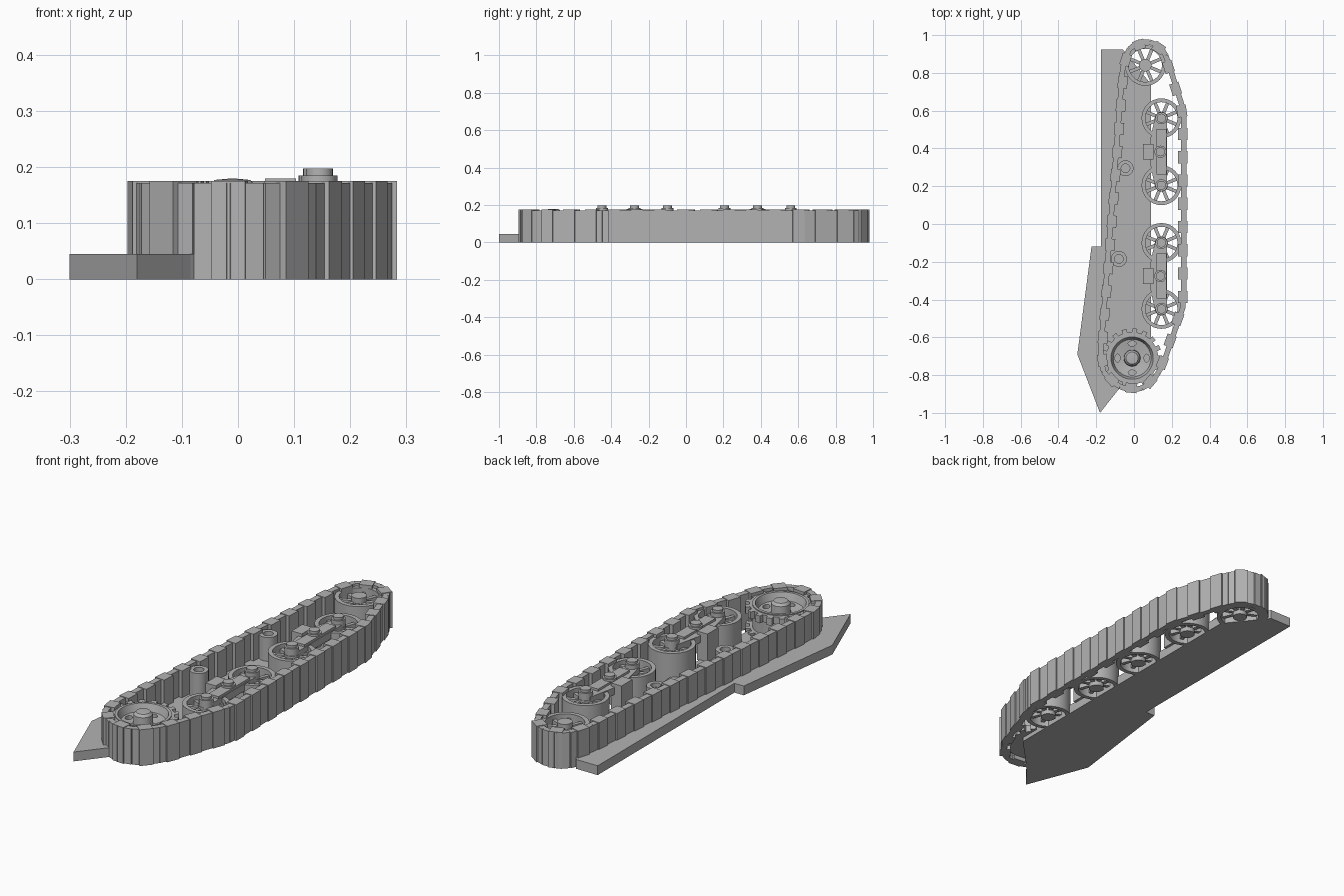
import bpy, bmesh
from math import sin, cos, pi, tau, radians
from mathutils import Vector, Matrix

if "Cube" in bpy.data.objects:
    bpy.data.objects.remove(bpy.data.objects["Cube"])

grey = bpy.data.materials.new("plain_grey")
grey.use_nodes = True
GREY = (0.45, 0.45, 0.45, 1)
grey.diffuse_color = GREY
grey.node_tree.nodes["Principled BSDF"].inputs["Base Color"].default_value = GREY


def finish(bm, name, smooth=False):
    bmesh.ops.recalc_face_normals(bm, faces=bm.faces)
    mesh = bpy.data.meshes.new(name)
    bm.to_mesh(mesh)
    bm.free()
    mesh.materials.append(grey)
    ob = bpy.data.objects.new(name, mesh)
    bpy.context.collection.objects.link(ob)
    if smooth:
        bpy.ops.object.select_all(action='DESELECT')
        ob.select_set(True)
        bpy.context.view_layer.objects.active = ob
        bpy.ops.object.shade_smooth_by_angle(angle=radians(35))
    return ob


def prism(bm, outline, z0, z1):
    """Extrude a flat outline between two heights."""
    low = [bm.verts.new((x, y, z0)) for x, y in outline]
    high = [bm.verts.new((x, y, z1)) for x, y in outline]
    bm.faces.new(low)
    bm.faces.new(high)
    n = len(low)
    for i in range(n):
        j = (i + 1) % n
        bm.faces.new((low[i], low[j], high[j], high[i]))


def slab(bm, a, b, inner, outer, z0, z1):
    """Block along a-b, spanning two offsets to the left of its direction."""
    d = (b - a).normalized()
    side = Vector((-d.y, d.x))
    prism(bm, [a + side * inner, b + side * inner, b + side * outer, a + side * outer], z0, z1)


def lathe(bm, centre, profile, ring=False, steps=32):
    """Revolve (radius, height) points about a vertical axis."""
    cx, cy = centre
    verts = [bm.verts.new((cx + r, cy, z)) for r, z in profile]
    pairs = list(zip(verts, verts[1:])) + ([(verts[-1], verts[0])] if ring else [])
    edges = [bm.edges.new(p) for p in pairs]
    bmesh.ops.spin(bm, geom=verts + edges, cent=(cx, cy, 0), axis=(0, 0, 1),
                   angle=tau, steps=steps)
    bmesh.ops.remove_doubles(bm, verts=bm.verts, dist=0.0002)


def cylinder(bm, centre, r, z0, z1, steps=24):
    prism(bm, [(centre[0] + r * cos(tau * i / steps), centre[1] + r * sin(tau * i / steps))
               for i in range(steps)], z0, z1)


def spoke_wheel(name, centre, radius, hub, hub_top):
    bm = bmesh.new()
    lathe(bm, centre, [(radius, 0), (radius, 0.16), (radius - 0.02, 0.16), (radius - 0.02, 0)], True)
    cylinder(bm, centre, hub, 0, hub_top)
    c = Vector(centre)
    for i in range(8):
        d = Vector((cos(tau * (i + 0.5) / 8), sin(tau * (i + 0.5) / 8)))
        slab(bm, c + d * hub * 0.8, c + d * (radius - 0.01), -0.009, 0.009, 0.02, 0.14)
    return finish(bm, name, True)


# Base plate
bm = bmesh.new()
prism(bm, [(-0.175, 0.925), (-0.175, -0.12), (-0.225, -0.12), (-0.30, -0.69), (-0.18, -1.0),
           (-0.085, -0.88), (0.09, -0.70), (0.09, 0.74), (-0.06, 0.925)], 0, 0.045)
finish(bm, "base_plate")

# Track: evenly spaced links around a closed path
path = [Vector(p) for p in [
    (0.265, 0.60), (0.265, -0.43), (0.15, -0.76), (0.08, -0.86), (-0.01, -0.885),
    (-0.11, -0.85), (-0.165, -0.78), (-0.18, -0.70), (-0.06, 0.85), (-0.035, 0.92),
    (0.02, 0.965), (0.09, 0.965), (0.155, 0.935), (0.185, 0.85)]]
legs = list(zip(path, path[1:] + path[:1]))
total = sum((b - a).length for a, b in legs)


def along(s):
    s %= total
    for a, b in legs:
        length = (b - a).length
        if s <= length:
            return a.lerp(b, s / length)
        s -= length
    return path[0].copy()


LINKS = 33
pitch = total / LINKS
belt, pads = bmesh.new(), bmesh.new()
for i in range(LINKS * 2):
    slab(belt, along(i * pitch / 2), along((i + 1) * pitch / 2), 0.012, -0.016, 0, 0.172)
for i in range(LINKS):
    s = i * pitch
    slab(pads, along(s - 0.032), along(s + 0.032), 0.018, -0.033, 0, 0.175)
finish(belt, "track_belt")
finish(pads, "track_pads")

# Idler wheel
spoke_wheel("idler_wheel", (0.06, 0.84), 0.108, 0.033, 0.165)

# Two bogies, each with a pair of road wheels
for label, y0, y1 in (("rear", 0.205, 0.56), ("front", -0.45, -0.10)):
    mid = (y0 + y1) / 2
    for end, y in (("front", y0), ("rear", y1)):
        spoke_wheel(f"{label}_bogie_{end}_wheel", (0.145, y), 0.105, 0.034, 0.15)
    bm = bmesh.new()
    prism(bm, [(0.112, y0 - 0.01), (0.175, y0 - 0.01), (0.175, y1 + 0.01), (0.112, y1 + 0.01),
               (0.085, mid + 0.06), (0.085, mid - 0.06)], 0.13, 0.165)
    prism(bm, [(0.118, mid - 0.12), (0.172, mid - 0.12), (0.172, mid + 0.12),
               (0.118, mid + 0.12)], 0.16, 0.176)
    prism(bm, [(0.048, mid - 0.042), (0.103, mid - 0.042), (0.103, mid + 0.042),
               (0.048, mid + 0.042)], 0.04, 0.18)
    finish(bm, f"{label}_bogie_arm")
    bm = bmesh.new()
    for x, y in ((0.145, y0), (0.14, mid), (0.145, y1)):
        cylinder(bm, (x, y), 0.032, 0.12, 0.185)
        cylinder(bm, (x, y), 0.024, 0.18, 0.197)
    finish(bm, f"{label}_bogie_bolts", True)

# Return rollers
for label, c in (("rear", (-0.045, 0.295)), ("front", (-0.08, -0.185))):
    bm = bmesh.new()
    lathe(bm, c, [(0.042, 0.03), (0.042, 0.16), (0.023, 0.16), (0.023, 0.14), (0, 0.14)])
    finish(bm, f"{label}_return_roller", True)

# Drive sprocket: dished drum with four oval holes
hub = Vector((-0.01, -0.71))
bm = bmesh.new()
lathe(bm, hub, [(0, 0.02), (0.125, 0.02), (0.125, 0.165), (0.112, 0.165), (0.10, 0.13),
                (0.044, 0.12), (0.042, 0.165), (0.032, 0.177), (0, 0.18)], steps=40)
drum = finish(bm, "sprocket_drum", True)
bm = bmesh.new()
for i in range(4):
    rot = Matrix.Rotation(i * pi / 2, 2)
    prism(bm, [hub + rot @ Vector((0.077 + 0.014 * cos(tau * k / 16), 0.021 * sin(tau * k / 16)))
               for k in range(16)], 0.09, 0.15)
cutter = finish(bm, "sprocket_hole_cutter")
cutter.hide_render = True
cutter.hide_set(True)
cut = drum.modifiers.new("holes", 'BOOLEAN')
cut.object = cutter
cut.operation = 'DIFFERENCE'
cut.solver = 'EXACT'
bpy.context.view_layer.objects.active = drum
bpy.ops.object.modifier_apply(modifier=cut.name)
bpy.data.objects.remove(cutter)

# Sprocket tooth rings
for label, z0, z1 in (("lower", 0.02, 0.055), ("upper", 0.125, 0.16)):
    bm = bmesh.new()
    lathe(bm, hub, [(0.12, z0), (0.138, z0), (0.138, z1), (0.12, z1)], True, 40)
    for i in range(17):
        d = Vector((cos(tau * i / 17), sin(tau * i / 17)))
        slab(bm, hub + d * 0.13, hub + d * 0.157, -0.013, 0.013, z0, z1)
    finish(bm, f"sprocket_{label}_teeth")
